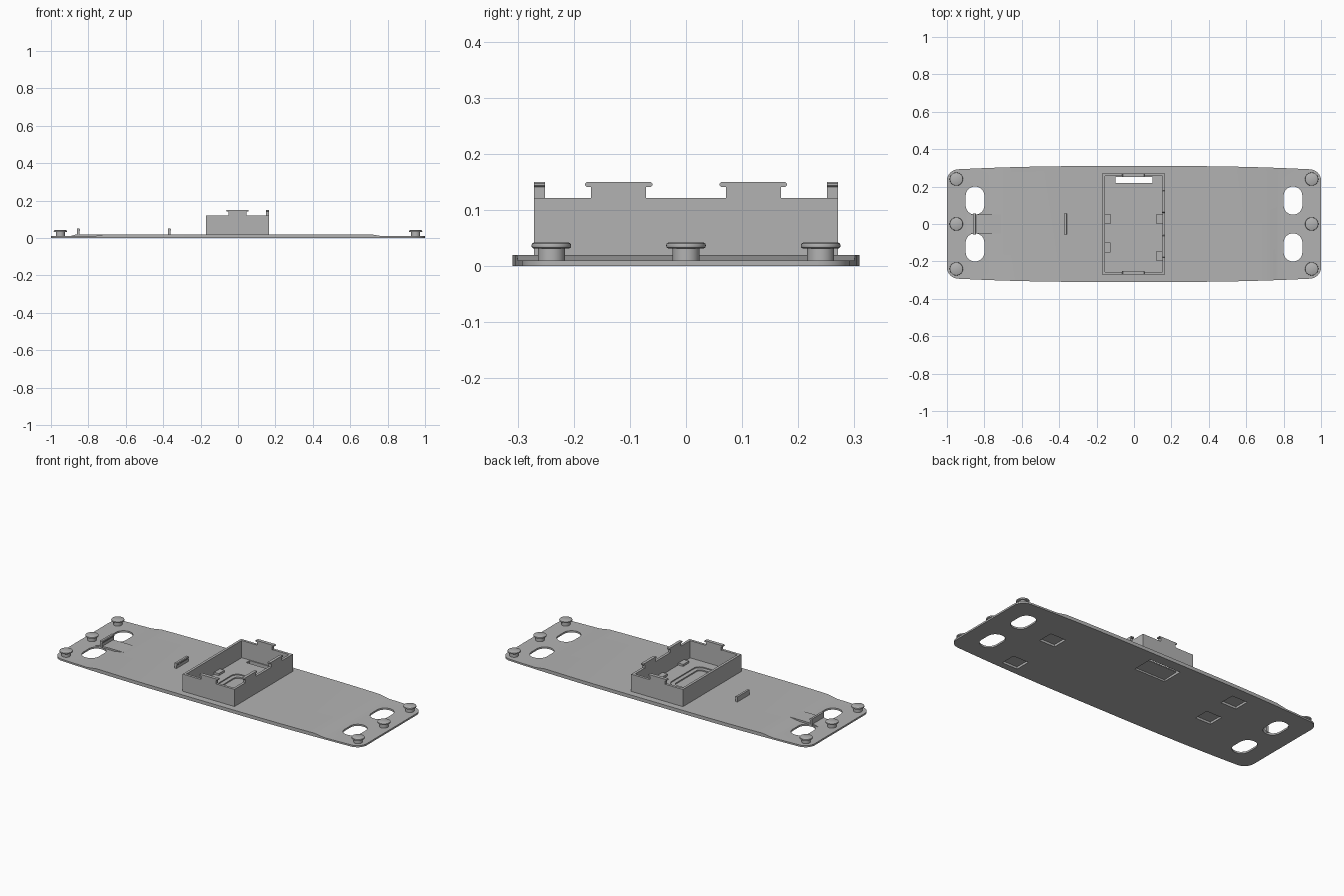
import bpy, bmesh, math
from mathutils import Vector

if "Cube" in bpy.data.objects:
    bpy.data.objects.remove(bpy.data.objects["Cube"])

grey = bpy.data.materials.new("plain grey")
grey.use_nodes = True
COLOUR = (0.45, 0.45, 0.45, 1)
grey.diffuse_color = COLOUR
grey.node_tree.nodes["Principled BSDF"].inputs["Base Color"].default_value = COLOUR


def make(name, bm):
    bmesh.ops.recalc_face_normals(bm, faces=bm.faces)
    mesh = bpy.data.meshes.new(name)
    bm.to_mesh(mesh)
    bm.free()
    mesh.materials.append(grey)
    obj = bpy.data.objects.new(name, mesh)
    bpy.context.collection.objects.link(obj)
    return obj


def prism(name, outline, axis, lo, hi):
    """Extrude a 2D outline along the given axis from lo to hi."""
    place = {"x": lambda a, b: (lo, a, b), "y": lambda a, b: (a, lo, b),
             "z": lambda a, b: (a, b, lo)}[axis]
    bm = bmesh.new()
    face = bm.faces.new([bm.verts.new(place(a, b)) for a, b in outline])
    out = bmesh.ops.extrude_face_region(bm, geom=[face])
    step = Vector([hi - lo if axis == k else 0 for k in "xyz"])
    bmesh.ops.translate(bm, vec=step, verts=[v for v in out["geom"] if isinstance(v, bmesh.types.BMVert)])
    return make(name, bm)


def block(name, x0, x1, y0, y1, z0, z1):
    return prism(name, [(x0, y0), (x1, y0), (x1, y1), (x0, y1)], "z", z0, z1)


def rounded(cx, cy, hx, hy, r, n=8):
    """Rounded rectangle outline, anticlockwise."""
    pts = []
    for q, (sx, sy) in enumerate([(1, 1), (-1, 1), (-1, -1), (1, -1)]):
        for i in range(n + 1):
            a = math.pi / 2 * (q + i / n)
            pts.append((cx + sx * (hx - r) + r * math.cos(a), cy + sy * (hy - r) + r * math.sin(a)))
    return pts


def cut(target, cutter):
    mod = target.modifiers.new("cut", "BOOLEAN")
    mod.operation, mod.solver, mod.object = "DIFFERENCE", "EXACT", cutter
    bpy.context.view_layer.objects.active = target
    bpy.ops.object.modifier_apply(modifier=mod.name)
    bpy.data.objects.remove(cutter)


def smooth(obj):
    bpy.ops.object.select_all(action="DESELECT")
    obj.select_set(True)
    bpy.context.view_layer.objects.active = obj
    bpy.ops.object.shade_smooth_by_angle(angle=math.radians(35))


# Base plate: rounded corners, sides bowing gently outwards
def bow(x):
    t = max(0, abs(x) - 0.25) / 0.7
    return 1 + 0.06 * (1 - min(t, 1) ** 2)


outline = rounded(0, 0, 1, 0.292, 0.06)
sides = [0.94 - 0.094 * i for i in range(1, 20)]
top_half, bottom_half = outline[:9] + [(x, 0.292) for x in sides] + outline[9:18], outline[18:27]
outline = top_half + bottom_half + [(-x, -0.292) for x in sides] + outline[27:]
plate = prism("base_plate", [(x, y * bow(x)) for x, y in outline], "z", 0, 0.02)

# Thin ends with a ramp, and two finger slots at each end
for s in (-1, 1):
    ramp = [(s * 0.71, 0.02), (s * 0.77, 0.01), (s * 1.1, 0.01), (s * 1.1, 0.1), (s * 0.71, 0.1)]
    cut(plate, prism("ramp_cutter", ramp, "y", -0.5, 0.5))
    for y in (-0.125, 0.125):
        cut(plate, prism("slot_cutter", rounded(s * 0.85, y, 0.05, 0.075, 0.049), "z", -0.1, 0.1))

# Shallow pockets underneath
for x, y in [(0.615, 0.08), (0.615, -0.22), (-0.515, 0.19), (-0.515, -0.015)]:
    cut(plate, block("pocket_cutter", x - 0.05, x + 0.05, y - 0.045, y + 0.045, -0.1, 0.013))

# Cable opening: sloped from below, narrow slot above
chute = [(0.125, -0.01), (0.25, -0.01), (0.25, 0.05), (0.22, 0.05), (0.22, 0.014), (0.125, 0.01)]
cut(plate, prism("chute_cutter", chute, "x", -0.1, 0.1))

# Stepped rounded recess in the tray floor
cut(plate, prism("recess_cutter", rounded(-0.005, -0.06, 0.068, 0.14, 0.04), "z", 0.014, 0.1))
cut(plate, prism("recess_cutter", rounded(-0.005, -0.06, 0.045, 0.118, 0.025), "z", 0.007, 0.1))
smooth(plate)

# Rib between the left slots, rising to the end clip
rib = [(-0.9, 0.009), (-0.87, 0.018), (-0.8, 0.02), (-0.71, 0.02), (-0.71, 0.009)]
prism("centre_rib", rib, "y", -0.05, 0.05)

# Upright clips with an overhanging lip
for name, x, z in (("end_clip", -0.853, 0.01), ("inner_clip", -0.367, 0.015)):
    profile = [(x - 0.007, z), (x + 0.006, z), (x + 0.006, 0.037), (x + 0.009, 0.041),
               (x + 0.009, 0.047), (x + 0.005, 0.05), (x - 0.007, 0.05)]
    prism(name, profile, "y", -0.056, 0.056)

# Open tray standing on the plate
tray = block("tray_walls", -0.17, 0.167, -0.271, 0.271, 0.018, 0.121)
cut(tray, block("tray_cutter", -0.155, 0.152, -0.256, 0.256, -0.1, 0.3))


# T-shaped hooks on three tray walls
def hook(name, axis, centre, lo, hi):
    half = [(0.049, 0.119), (0.049, 0.141), (0.057, 0.141), (0.06, 0.144), (0.06, 0.147), (0.057, 0.15)]
    pts = half + [(-a, z) for a, z in reversed(half)]
    prism(name, [(centre + a, z) for a, z in pts], axis, lo, hi)


for side, c in (("front", -0.12), ("back", 0.12)):
    hook("right_hook_" + side, "x", c, 0.15, 0.167)
    hook(side + "_hook", "y", -0.003, *sorted((math.copysign(0.271, c), math.copysign(0.251, c))))

# Small locating pads beside the tray walls
for i, (x0, x1, y) in enumerate([(-0.157, -0.125, 0.027), (-0.157, -0.125, -0.125),
                                 (0.12, 0.154, 0.027), (0.12, 0.154, -0.172)]):
    block(f"locating_pad_{i + 1}", x0, x1, y - 0.027, y + 0.027, 0.018, 0.032)


# Mushroom pegs along both ends
def peg(name, x, y):
    profile = [(0.024, 0.008), (0.024, 0.031), (0.031, 0.031), (0.0345, 0.033),
               (0.0355, 0.0365), (0.0345, 0.04), (0.031, 0.042)]
    n, bm = 32, bmesh.new()
    rings = [[bm.verts.new((x + r * math.cos(2 * math.pi * i / n), y + r * math.sin(2 * math.pi * i / n), z))
              for i in range(n)] for r, z in profile]
    for a, b in zip(rings, rings[1:]):
        for i in range(n):
            j = (i + 1) % n
            bm.faces.new((a[i], a[j], b[j], b[i]))
    bm.faces.new(rings[0])
    bm.faces.new(rings[-1])
    smooth(make(name, bm))


for x, end in ((-0.95, "right"), (0.95, "left")):
    for y, pos in ((-0.24, "front"), (0, "middle"), (0.24, "back")):
        peg(f"{end}_{pos}_peg", x, y)
